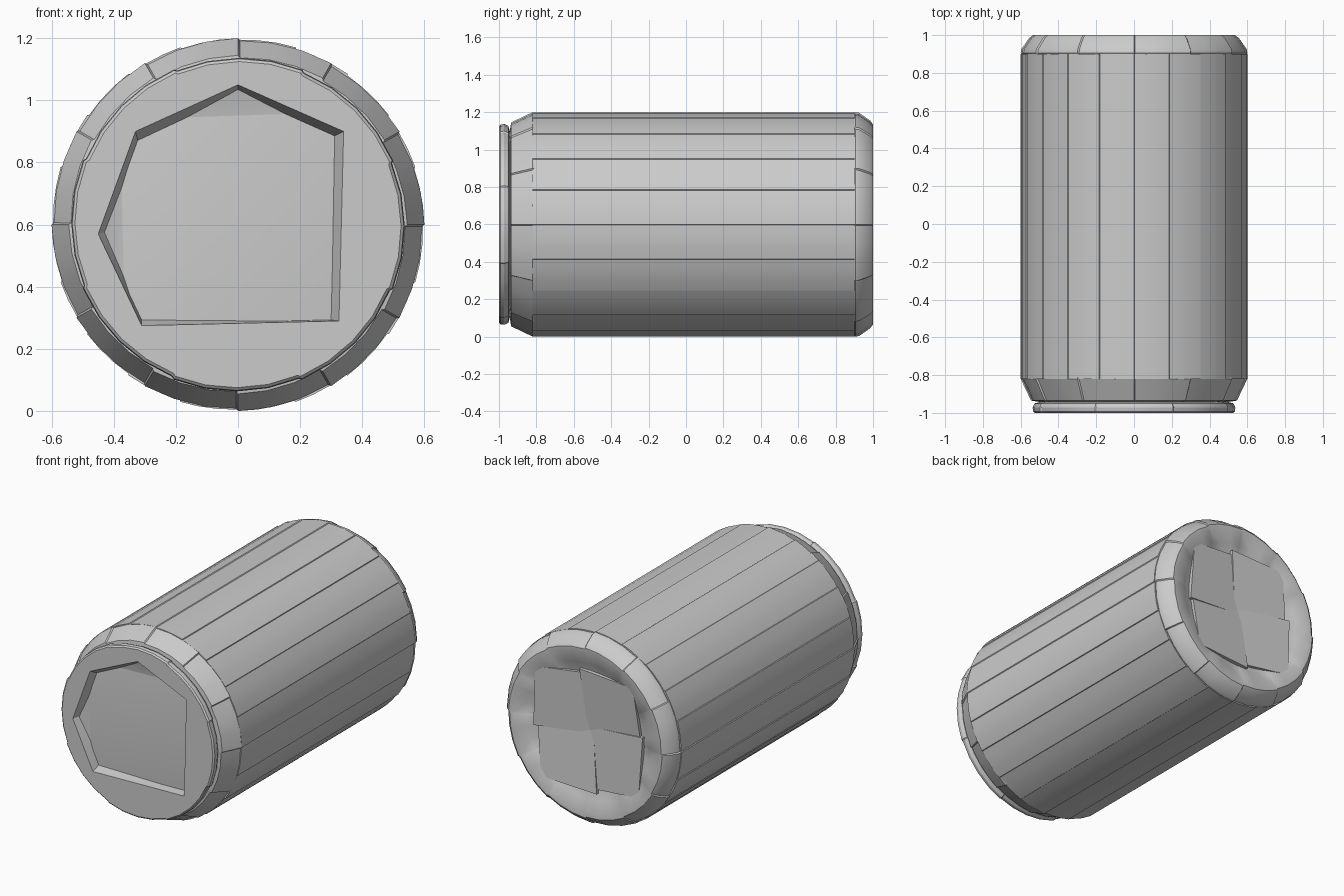
import bpy, bmesh, math
from mathutils import Vector

if "Cube" in bpy.data.objects:
    bpy.data.objects.remove(bpy.data.objects["Cube"], do_unlink=True)

CENTRE_Z = 0.6

grey = bpy.data.materials.new("plain_grey")
grey.use_nodes = True
grey.diffuse_color = (0.6, 0.6, 0.6, 1)
grey.node_tree.nodes["Principled BSDF"].inputs["Base Color"].default_value = (0.6, 0.6, 0.6, 1)


def finish(name, bm):
    """Turn a bmesh into a named, coloured object."""
    bmesh.ops.recalc_face_normals(bm, faces=bm.faces)
    mesh = bpy.data.meshes.new(name)
    bm.to_mesh(mesh)
    bm.free()
    obj = bpy.data.objects.new(name, mesh)
    bpy.context.collection.objects.link(obj)
    mesh.materials.append(grey)
    return obj


def smooth(obj, angle=28):
    bpy.ops.object.select_all(action='DESELECT')
    obj.select_set(True)
    bpy.context.view_layer.objects.active = obj
    bpy.ops.object.shade_smooth_by_angle(angle=math.radians(angle))


def planked_ring(name, profile, planks, segments, step, phase=0.0):
    """Solid of (y, radius) stations whose surface is overlapping planks."""
    bm = bmesh.new()
    rings = []
    for y, radius in profile:
        ring = []
        for p in range(planks):
            for s in range(segments + 1):
                t = s / segments
                a = math.tau * (p + t * 0.98 + phase) / planks
                r = radius * (1 - step * t)
                ring.append(bm.verts.new((r * math.cos(a), y, CENTRE_Z + r * math.sin(a))))
        rings.append(ring)
    n = len(rings[0])
    for low, high in zip(rings, rings[1:]):
        for i in range(n):
            j = (i + 1) % n
            bm.faces.new((low[i], low[j], high[j], high[i]))
    bm.faces.new(rings[0])
    bm.faces.new(rings[-1])
    return finish(name, bm)


# Long barrel of planks
smooth(planked_ring("body", [(-0.82, 0.6), (0.9, 0.6)], 20, 3, 0.008))

# Tapered shoulder at the front
smooth(planked_ring("front_shoulder",
                    [(-0.8, 0.594), (-0.82, 0.6), (-0.935, 0.545), (-0.942, 0.5)],
                    12, 3, 0.014))

# Front lid with its rounded rim
lid = planked_ring("front_lid",
                   [(-0.82, 0.45), (-0.942, 0.5), (-0.95, 0.53),
                    (-0.972, 0.54), (-0.992, 0.537), (-1.0, 0.528)],
                   8, 4, 0.012, 0.5)

# Six-cornered recess with a deeper square floor
outline = [(-0.33, 0.9), (0, 1.05), (0.34, 0.9), (0.325, 0.29), (-0.31, 0.275), (-0.45, 0.57)]
ledge = [(0, 1.035), (-0.43, 0.575), (-0.315, 0.88)]
floor = [(-0.32, 0.86), (0.3, 0.88), (0.29, 0.295), (-0.31, 0.3)]
bm = bmesh.new()
for points, y in ((outline, -1.05), (outline, -1.0), (ledge, -0.965), (floor, -0.92)):
    for x, z in points:
        bm.verts.new(Vector((x, y, z)))
bmesh.ops.convex_hull(bm, input=bm.verts)
cutter = finish("recess_cutter", bm)
cutter.hide_render = True
cut = lid.modifiers.new("recess", 'BOOLEAN')
cut.operation = 'DIFFERENCE'
cut.solver = 'EXACT'
cut.object = cutter
bpy.context.view_layer.objects.active = lid
bpy.ops.object.modifier_apply(modifier="recess")
bpy.data.objects.remove(cutter, do_unlink=True)
smooth(lid)

# Chamfered back end running into a shallow dish
smooth(planked_ring("back_shoulder",
                    [(0.89, 0.59), (0.905, 0.6), (0.925, 0.597), (0.985, 0.555), (1.0, 0.535),
                     (0.998, 0.5), (0.975, 0.43), (0.945, 0.36), (0.935, 0.2)],
                    12, 3, 0.014))

# Pinwheel of four tilted plates lining the dish
for k, side in enumerate(("right_upper", "left_upper", "left_lower", "right_lower")):
    turn = k * math.pi / 2
    bm = bmesh.new()
    corners = []
    for u, v, y in ((0, -0.02, 0.948), (0.38, -0.06, 0.975), (0.36, 0.32, 0.986), (0.01, 0.36, 0.962)):
        x = u * math.cos(turn) - v * math.sin(turn)
        z = u * math.sin(turn) + v * math.cos(turn)
        corners.append(bm.verts.new((x, y, CENTRE_Z + z)))
    face = bm.faces.new(corners)
    solid = bmesh.ops.extrude_face_region(bm, geom=[face])
    for v in solid["geom"]:
        if isinstance(v, bmesh.types.BMVert):
            v.co.y -= 0.04
    smooth(finish("back_plate_" + side, bm))
